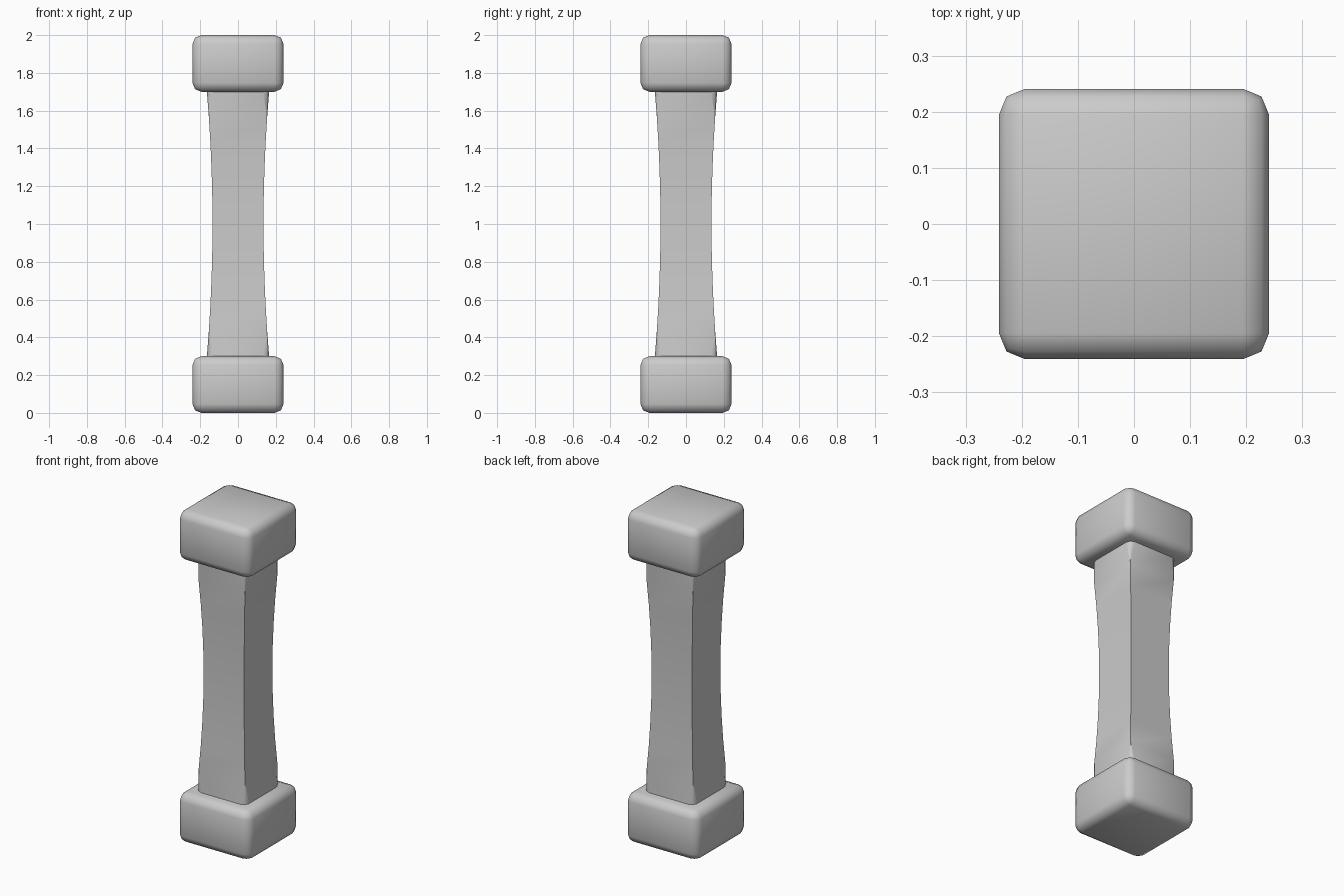
import bpy, bmesh

if "Cube" in bpy.data.objects:
    bpy.data.objects.remove(bpy.data.objects["Cube"])


def finish(name, bm):
    bmesh.ops.recalc_face_normals(bm, faces=bm.faces[:])
    mesh = bpy.data.meshes.new(name)
    bm.to_mesh(mesh)
    bm.free()
    for p in mesh.polygons:
        p.use_smooth = True
    obj = bpy.data.objects.new(name, mesh)
    bpy.context.collection.objects.link(obj)
    return obj


def add_bevel(obj, width):
    mod = obj.modifiers.new("rounded_edges", 'BEVEL')
    mod.width = width
    mod.segments = 2
    mod.limit_method = 'ANGLE'
    mod.angle_limit = 0.8


def block(name, z0, z1, half=0.241):
    bm = bmesh.new()
    bmesh.ops.create_cube(bm, size=1)
    for v in bm.verts:
        v.co.x *= 2 * half
        v.co.y *= 2 * half
        v.co.z = z0 if v.co.z < 0 else z1
    add_bevel(finish(name, bm), 0.047)


# Square end blocks
block("base_block", 0.0, 0.30)
block("top_block", 1.70, 2.0)

# Waisted shaft: square rings following a shallow curve
bm = bmesh.new()
rings = []
steps = 10
for i in range(steps + 1):
    t = 2 * i / steps - 1
    h = 0.135 + 0.03 * t * t
    rings.append([bm.verts.new((sx * h, sy * h, 1 + 0.705 * t))
                  for sx, sy in ((-1, -1), (1, -1), (1, 1), (-1, 1))])
for a, b in zip(rings, rings[1:]):
    for k in range(4):
        n = (k + 1) % 4
        bm.faces.new((a[k], a[n], b[n], b[k]))
bm.faces.new(rings[0])
bm.faces.new(rings[-1])

# Round only the long corners of the shaft
bm.edges.ensure_lookup_table()
long_edges = [e for e in bm.edges
              if abs(e.verts[0].co.z - e.verts[1].co.z) > 0.01]
bmesh.ops.bevel(bm, geom=long_edges, offset=0.035, segments=2,
                profile=0.5, affect='EDGES')
shaft = finish("shaft", bm)
for p in shaft.data.polygons:
    if abs(p.normal.z) > 0.9:
        p.use_smooth = False
